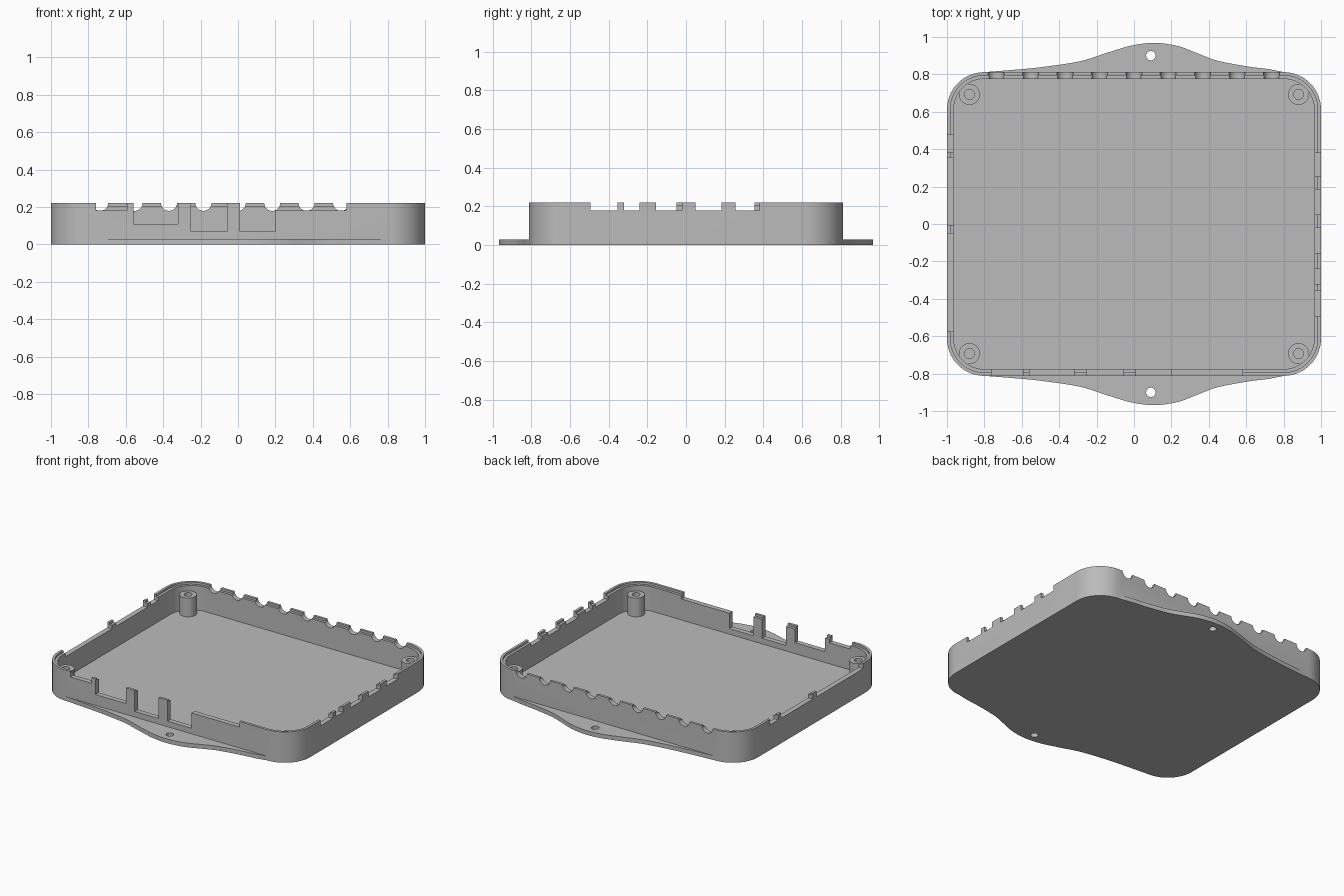
import bpy, bmesh, math
from math import sin, cos, pi

cube = bpy.data.objects.get("Cube")
if cube:
    bpy.data.objects.remove(cube, do_unlink=True)

grey = bpy.data.materials.new("plain_grey")
grey.use_nodes = True
COLOUR = (0.5, 0.5, 0.5, 1)
grey.diffuse_color = COLOUR
grey.node_tree.nodes["Principled BSDF"].inputs["Base Color"].default_value = COLOUR

TOP, FLOOR, WALL = 0.22, 0.03, 0.036
HX, HY, RAD = 1.0, 0.812, 0.2


def prism(name, outline, z0, z1):
    """Extrude a plan outline between two heights."""
    bm = bmesh.new()
    face = bm.faces.new([bm.verts.new((x, y, z0)) for x, y in outline])
    ext = bmesh.ops.extrude_face_region(bm, geom=[face])
    verts = [g for g in ext["geom"] if isinstance(g, bmesh.types.BMVert)]
    bmesh.ops.translate(bm, vec=(0, 0, z1 - z0), verts=verts)
    bmesh.ops.recalc_face_normals(bm, faces=bm.faces)
    mesh = bpy.data.meshes.new(name)
    bm.to_mesh(mesh)
    bm.free()
    mesh.materials.append(grey)
    obj = bpy.data.objects.new(name, mesh)
    bpy.context.collection.objects.link(obj)
    return obj


def rounded(inset, steps=14):
    """Rounded rectangle, set in from the outer wall."""
    r = RAD - inset
    pts = []
    for q, (sx, sy) in enumerate([(1, 1), (-1, 1), (-1, -1), (1, -1)]):
        for i in range(steps + 1):
            a = (q + i / steps) * pi / 2
            pts.append((sx * (HX - RAD) + r * cos(a), sy * (HY - RAD) + r * sin(a)))
    return pts


def circle(x, y, r, n=32):
    return [(x + r * cos(2 * pi * i / n), y + r * sin(2 * pi * i / n)) for i in range(n)]


def box(x0, x1, y0, y1, z0, z1):
    return prism("cutter", [(x0, y0), (x1, y0), (x1, y1), (x0, y1)], z0, z1)


def combine(obj, others, operation="DIFFERENCE"):
    """Apply a boolean with each helper, then remove the helper."""
    for other in others:
        mod = obj.modifiers.new("bool", "BOOLEAN")
        mod.operation, mod.object, mod.solver = operation, other, "EXACT"
        bpy.context.view_layer.objects.active = obj
        bpy.ops.object.modifier_apply(modifier=mod.name)
        bpy.data.objects.remove(other, do_unlink=True)


def smooth(obj):
    bpy.ops.object.select_all(action="DESELECT")
    obj.select_set(True)
    bpy.context.view_layer.objects.active = obj
    bpy.ops.object.shade_smooth_by_angle(angle=math.radians(30))


# Tray with a stepped lip
tray = prism("tray", rounded(0), 0, TOP)
combine(tray, [prism("cavity", rounded(WALL), FLOOR, 0.3),
               prism("lip_step", rounded(WALL / 2), 0.205, 0.3)])

# Mounting tabs, smoothly flared with a bolt hole
flare = [(-0.8, 0.812), (-0.66, 0.823), (-0.5, 0.838), (-0.29, 0.87), (-0.13, 0.92),
         (0.0, 0.957), (0.12, 0.968), (0.24, 0.95), (0.35, 0.908), (0.45, 0.872),
         (0.61, 0.842), (0.72, 0.828), (0.8, 0.812)]


def spline(p, steps=5):
    pts = []
    for i in range(len(p) - 1):
        a, b, c, d = p[max(i - 1, 0)], p[i], p[i + 1], p[min(i + 2, len(p) - 1)]
        for s in range(steps):
            t = s / steps
            pts.append(tuple(0.5 * (2 * b[k] + (c[k] - a[k]) * t
                       + (2 * a[k] - 5 * b[k] + 4 * c[k] - d[k]) * t ** 2
                       + (3 * b[k] - a[k] - 3 * c[k] + d[k]) * t ** 3) for k in (0, 1)))
    return pts + [p[-1]]


for side in (-1, 1):
    outline = [(x, side * y) for x, y in spline(flare) + [(0.8, 0.79), (-0.8, 0.79)]]
    tab = prism("mounting_tab", outline, 0, FLOOR)
    combine(tab, [prism("bolt_hole", circle(0.09, side * 0.9, 0.025), -0.1, 0.1)])
    combine(tray, [tab], "UNION")

# Front wall openings: x start, x end, sill height
front = [(-0.76, -0.593, 0.18), (-0.56, -0.32, 0.108), (-0.25, -0.06, 0.07),
         (0.01, 0.2, 0.07), (0.19, 0.58, 0.18)]
combine(tray, [box(a, b, -0.9, -0.76, z, 0.3) for a, b, z in front])

# Side wall openings
right = [(-0.495, -0.355), (-0.32, -0.24), (-0.155, -0.02), (0.05, 0.185), (0.255, 0.38)]
left = [(-0.575, -0.05), (-0.005, 0.355), (0.385, 0.475)]
combine(tray, [box(0.95, 1.1, a, b, 0.18, 0.3) for a, b in right])
combine(tray, [box(-1.1, -0.95, a, b, 0.18, 0.3) for a, b in left])

# Row of round cable notches along the back wall
for i in range(9):
    notch = prism("notch", circle(0, 0, 0.043, 24), -0.1, 0.1)
    notch.rotation_euler.x = pi / 2
    notch.location = (-0.737 + i * 0.184, 0.8, 0.222)
    bpy.context.view_layer.update()
    combine(tray, [notch])
smooth(tray)

# Hollow screw posts in the corners
for x, xn in ((-0.88, "left"), (0.88, "right")):
    for y, yn in ((-0.693, "front"), (0.693, "back")):
        post = prism("screw_post_" + yn + "_" + xn, circle(x, y, 0.056), FLOOR, 0.165)
        combine(post, [prism("screw_hole", circle(x, y, 0.027), 0.05, 0.3)])
        smooth(post)
